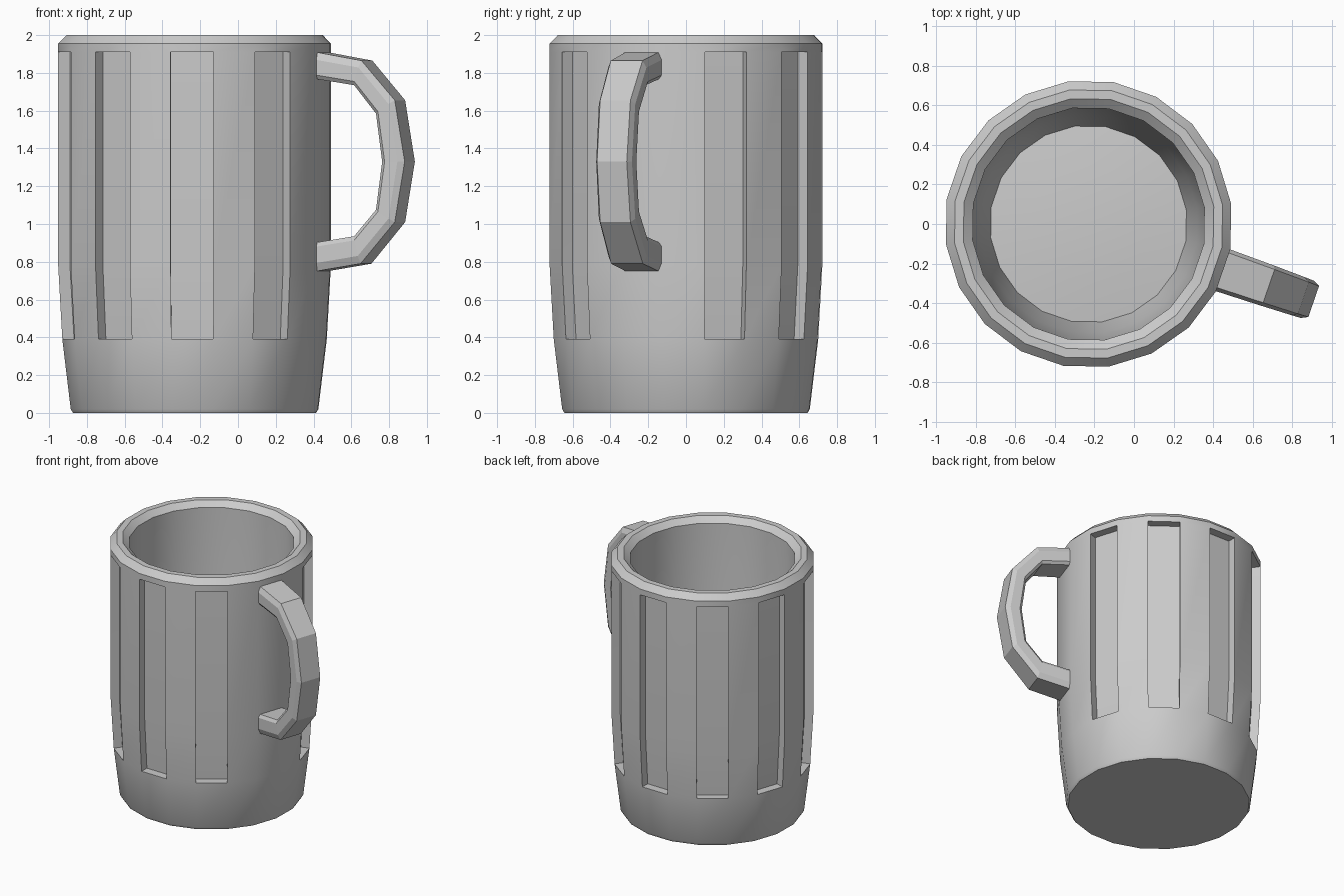
import bpy, bmesh, math
from mathutils import Vector, Matrix

if "Cube" in bpy.data.objects:
    bpy.data.objects.remove(bpy.data.objects["Cube"])

SIDES = 20
STEP = 2 * math.pi / SIDES
PLACE = Matrix.Translation((-0.23, 0, 0)) @ Matrix.Rotation(math.radians(-19), 4, 'Z')


def finish(name, bm, angle):
    bmesh.ops.recalc_face_normals(bm, faces=bm.faces)
    me = bpy.data.meshes.new(name)
    bm.transform(PLACE)
    bm.to_mesh(me)
    bm.free()
    ob = bpy.data.objects.new(name, me)
    bpy.context.collection.objects.link(ob)
    if angle:
        bpy.ops.object.select_all(action='DESELECT')
        ob.select_set(True)
        bpy.context.view_layer.objects.active = ob
        bpy.ops.object.shade_smooth_by_angle(angle=math.radians(angle))
    return ob


# Mug body: lathed wall, from outer base over the rim to the inner floor
profile = [(0.65, 0), (0.662, 0.02), (0.707, 0.39), (0.729, 0.78), (0.729, 1.91),
           (0.729, 1.955), (0.685, 2.0), (0.64, 2.0), (0.592, 1.96),
           (0.59, 0.78), (0.555, 0.39), (0.50, 0.12), (0.30, 0.14)]
bm = bmesh.new()
rings = [[bm.verts.new((r * math.cos((i - 0.5) * STEP), r * math.sin((i - 0.5) * STEP), z))
          for i in range(SIDES)] for r, z in profile]
grid = []
for a, b in zip(rings, rings[1:]):
    grid.append([bm.faces.new((a[i], a[(i + 1) % SIDES], b[(i + 1) % SIDES], b[i]))
                 for i in range(SIDES)])
bm.faces.new(rings[0][::-1])
centre = bm.verts.new((0, 0, 0.15))
for i in range(SIDES):
    bm.faces.new((rings[-1][i], rings[-1][(i + 1) % SIDES], centre))

# Recessed panels on every second side, except under the handle
for i in range(2, SIDES, 2):
    res = bmesh.ops.extrude_face_region(bm, geom=[grid[2][i], grid[3][i]])
    verts = [g for g in res['geom'] if isinstance(g, bmesh.types.BMVert)]
    inward = Vector((math.cos(i * STEP), math.sin(i * STEP), 0)) * -0.065
    bmesh.ops.translate(bm, verts=verts, vec=inward)
    old = [f for f in (grid[2][i], grid[3][i]) if f.is_valid]
    if old:
        bmesh.ops.delete(bm, geom=old, context='FACES')
finish("mug_body", bm, 30)

# Handle: six-sided section swept along paired outer and inner points, plus half width
outer = [(0.70, 1.912), (0.965, 1.865), (1.15, 1.655), (1.205, 1.33),
         (1.15, 1.01), (0.96, 0.79), (0.70, 0.748)]
inner = [(0.70, 1.77), (0.925, 1.735), (1.046, 1.585), (1.08, 1.33),
         (1.046, 1.075), (0.925, 0.935), (0.70, 0.90)]
width = [0.112, 0.107, 0.102, 0.10, 0.102, 0.107, 0.112]
bm = bmesh.new()
loops = []
for o, n, w in zip(outer, inner, width):
    o, n = Vector(o), Vector(n)
    section = [(0, -0.83), (0, 0.83), (0.28, 1), (0.85, 1), (1, 0.86), (1, -0.86),
               (0.85, -1), (0.28, -1)]
    ring = []
    for f, t in section:
        p = o.lerp(n, f)
        ring.append(bm.verts.new((p.x, t * w, p.y)))
    loops.append(ring)
for a, b in zip(loops, loops[1:]):
    for k in range(len(a)):
        j = (k + 1) % len(a)
        bm.faces.new((a[k], a[j], b[j], b[k]))
bm.faces.new(loops[0])
bm.faces.new(loops[-1][::-1])
finish("mug_handle", bm, 0)
